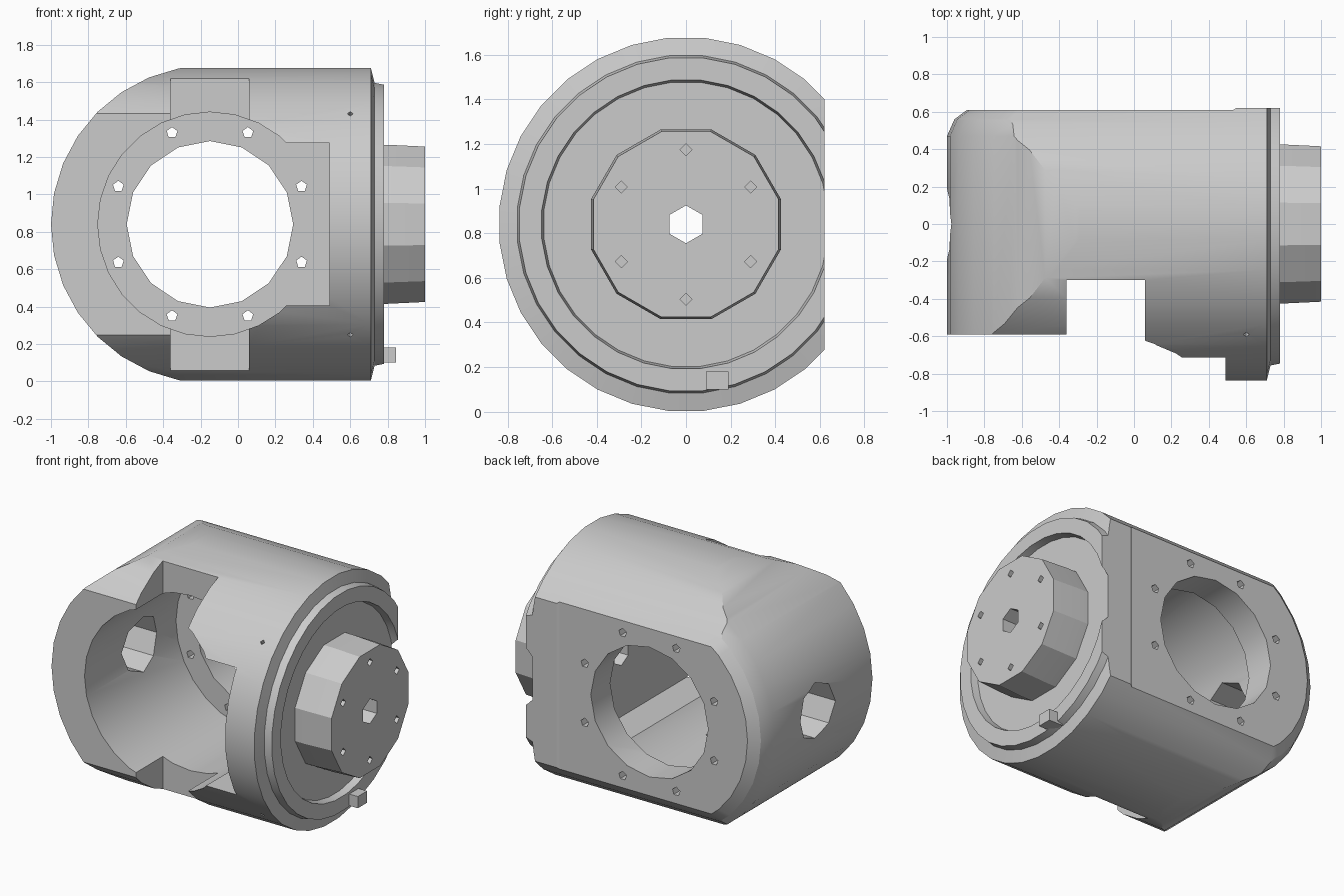
import bpy, bmesh, math
from mathutils import Matrix, Vector

if "Cube" in bpy.data.objects:
    bpy.data.objects.remove(bpy.data.objects["Cube"])

ZC = 0.84      # height of the main axis
BX = -0.15     # x of the cross bore axis

metal = bpy.data.materials.new("plain grey metal")
metal.use_nodes = True
grey = (0.6, 0.6, 0.6, 1)
metal.diffuse_color = grey
metal.node_tree.nodes["Principled BSDF"].inputs["Base Color"].default_value = grey


def finish(bm, name):
    bmesh.ops.recalc_face_normals(bm, faces=bm.faces)
    mesh = bpy.data.meshes.new(name)
    bm.to_mesh(mesh)
    bm.free()
    mesh.materials.append(metal)
    obj = bpy.data.objects.new(name, mesh)
    bpy.context.collection.objects.link(obj)
    return obj


def loft(bm, rings):
    """Skin closed rings of points and cap both ends."""
    loops = [[bm.verts.new(p) for p in ring] for ring in rings]
    for a, b in zip(loops, loops[1:]):
        for i in range(len(a)):
            j = (i + 1) % len(a)
            bm.faces.new((a[i], a[j], b[j], b[i]))
    bm.faces.new(loops[0])
    bm.faces.new(loops[-1])


def lathe_x(name, profile, sides):
    """Turn (x, radius) points about the main axis."""
    bm = bmesh.new()
    angles = [math.tau * (i + 0.5) / sides for i in range(sides)]
    loft(bm, [[(x, r * math.cos(a), ZC + r * math.sin(a)) for a in angles]
              for x, r in profile])
    return finish(bm, name)


def rods(name, ends, radius, sides):
    """Straight rods between pairs of points, in one mesh."""
    bm = bmesh.new()
    for start, end in ends:
        start, end = Vector(start), Vector(end)
        along = end - start
        place = Matrix.Translation((start + end) / 2) @ along.to_track_quat('Z', 'Y').to_matrix().to_4x4()
        bmesh.ops.create_cone(bm, cap_ends=True, segments=sides, radius1=radius,
                              radius2=radius, depth=along.length, matrix=place)
    return finish(bm, name)


def box(name, low, high):
    bm = bmesh.new()
    (x0, y0, z0), (x1, y1, z1) = low, high
    loft(bm, [[(x0, y0, z), (x1, y0, z), (x1, y1, z), (x0, y1, z)] for z in (z0, z1)])
    return finish(bm, name)


def combine(obj, tool, operation='DIFFERENCE'):
    """Apply a boolean and discard the tool."""
    tool.hide_render = True
    mod = obj.modifiers.new("boolean", 'BOOLEAN')
    mod.operation, mod.solver, mod.object = operation, 'EXACT', tool
    bpy.context.view_layer.update()
    result = obj.evaluated_get(bpy.context.evaluated_depsgraph_get())
    mesh = bpy.data.meshes.new_from_object(result)
    obj.modifiers.clear()
    obj.data = mesh
    bpy.data.objects.remove(tool)


# Turned barrel with stepped flange and recessed groove
housing = lathe_x("housing", [(-1.1, 0.84), (0.71, 0.84), (0.73, 0.76), (0.78, 0.75),
                              (0.78, 0.65), (0.73, 0.64)], 32)

# Rounded left end, eased towards the back
bm = bmesh.new()
rings = []
for y, inset in ((-1, 0), (0.47, 0), (0.56, 0.04), (0.62, 0.12)):
    r = 0.85 - inset
    arc = [math.pi / 2 + math.pi * i / 16 for i in range(17)]
    rings.append([(1.2, y, ZC - r), (1.2, y, ZC + r)] +
                 [(BX + r * math.cos(a), y, ZC + r * math.sin(a)) for a in arc])
loft(bm, rings)
combine(housing, finish(bm, "end_form"), 'INTERSECT')

# Flat back with a curved rise to the flange
bm = bmesh.new()
back = ((-1.3, 0.61), (0.53, 0.61), (0.6, 0.65), (0.635, 0.73), (0.65, 1), (-1.3, 1))
loft(bm, [[(x, y, z) for x, y in back] for z in (-0.5, 2.2)])
combine(housing, finish(bm, "back_flat"))

# Flat front, notch across top and bottom, and side pocket
combine(housing, box("front_flat", (-1.3, -1.2, -0.3), (0.0, -0.59, 2)))
combine(housing, box("notch", (-0.36, -1.3, -0.4), (0.06, -0.3, 2.1)))
combine(housing, rods("main_bore", [((BX, -1.4, ZC), (BX, 0.4, ZC))], 0.6, 28))
combine(housing, box("pocket", (0.05, -1.5, 0.405), (0.49, 0.4, 1.275)))

# Opening and bolt holes in the back plate
combine(housing, rods("back_opening", [((BX, 0.2, ZC), (BX, 0.9, ZC))], 0.445, 16))
bolts = []
for k in range(8):
    a = math.tau * (k + 0.5) / 8
    x, z = BX + 0.53 * math.cos(a), ZC + 0.53 * math.sin(a)
    bolts.append(((x, 0.3, z), (x, 0.8, z)))
combine(housing, rods("back_bolt_holes", bolts, 0.03, 5))

# Round hole through the left end, and small flange pin holes
combine(housing, rods("end_hole", [((-1.3, 0, ZC), (-0.5, 0, ZC))], 0.19, 8))
pins = [((0.6, -0.5, ZC + s * 0.5), (0.6, -0.7, ZC + s * 0.7)) for s in (-1, 1)]
combine(housing, rods("pin_holes", pins, 0.016, 4))

# Output boss with a centre hole and six screw holes
boss = lathe_x("boss", [(0.7, 0.44), (0.8, 0.44), (1.0, 0.43)], 12)
combine(housing, boss, 'UNION')
combine(housing, rods("shaft_hole", [((0.3, 0, ZC), (1.2, 0, ZC))], 0.085, 6))
screws = []
for k in range(6):
    a = math.tau * (k + 0.5) / 6
    y, z = 0.335 * math.cos(a), ZC + 0.335 * math.sin(a)
    screws.append(((0.9, y, z), (1.1, y, z)))
combine(housing, rods("boss_screw_holes", screws, 0.027, 4))

# Small locating tab low on the flange
box("flange_tab", (0.74, 0.09, 0.1), (0.845, 0.19, 0.18))

for obj in bpy.context.scene.objects:
    obj.select_set(obj.name in ("housing", "flange_tab"))
bpy.context.view_layer.objects.active = housing
bpy.ops.object.shade_smooth_by_angle(angle=math.radians(28))
